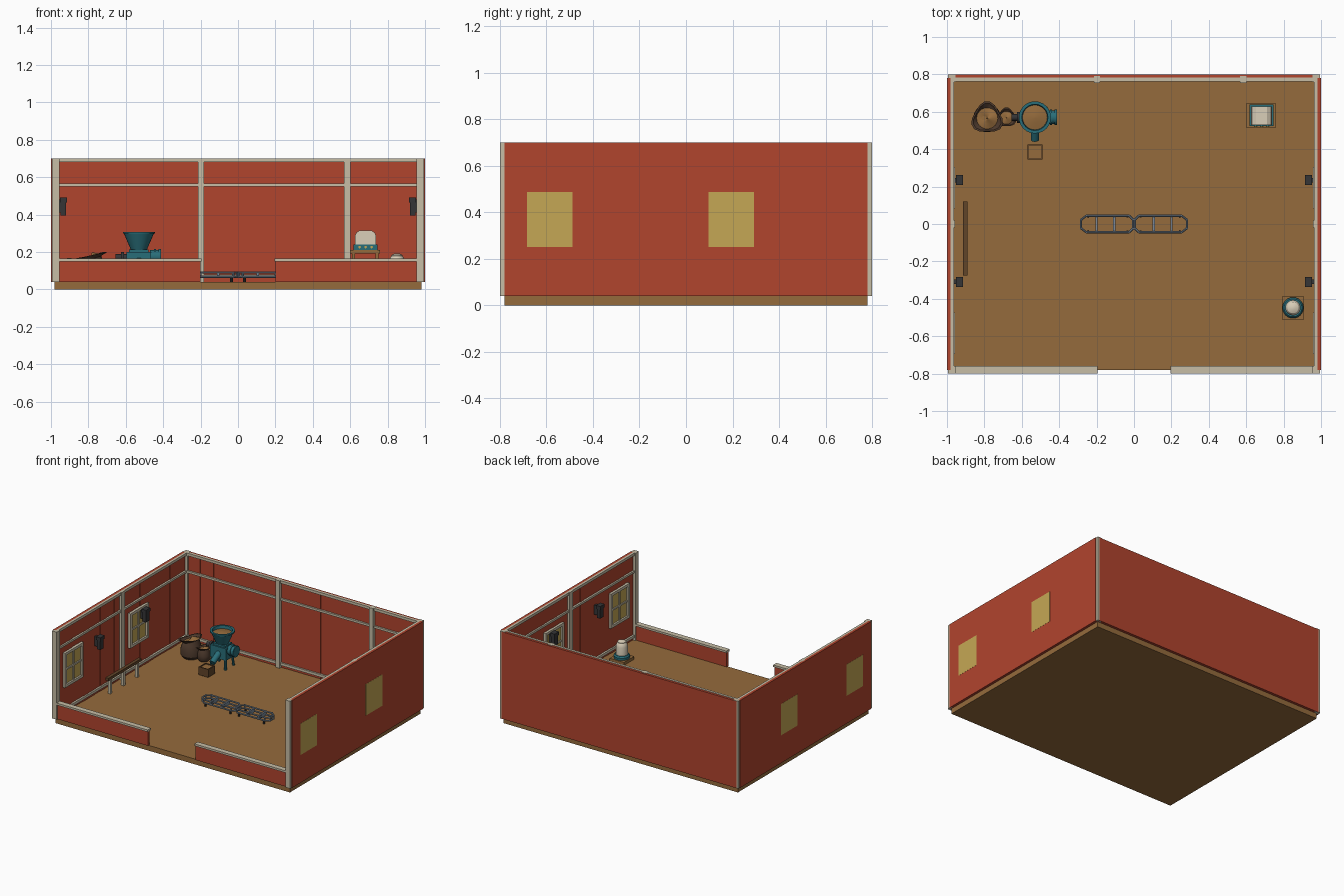
import bpy, bmesh, math, random
from mathutils import Vector, Matrix

if "Cube" in bpy.data.objects:
    bpy.data.objects.remove(bpy.data.objects["Cube"])

random.seed(4)

def mat(name, r, g, b):
    m = bpy.data.materials.new(name)
    m.diffuse_color = (r, g, b, 1)
    m.use_nodes = True
    m.node_tree.nodes["Principled BSDF"].inputs["Base Color"].default_value = m.diffuse_color
    return m

RED = mat("barn_red", 0.44, 0.058, 0.027)
WOOD = mat("floor_wood", 0.30, 0.147, 0.045)
CREAM = mat("cream_trim", 0.57, 0.51, 0.38)
GLASS = mat("yellow_glass", 0.56, 0.39, 0.09)
TEAL = mat("teal_metal", 0.022, 0.155, 0.19)
SACK = mat("dark_sack", 0.075, 0.042, 0.026)
DARKWOOD = mat("dark_wood", 0.12, 0.058, 0.022)
IRON = mat("dark_iron", 0.035, 0.035, 0.037)
SLATE = mat("slate_metal", 0.20, 0.25, 0.31)
PALE = mat("pale_cover", 0.70, 0.62, 0.48)

def finish(name, bm, m, smooth=False):
    bmesh.ops.recalc_face_normals(bm, faces=bm.faces[:])
    me = bpy.data.meshes.new(name)
    bm.to_mesh(me)
    bm.free()
    me.materials.append(m)
    ob = bpy.data.objects.new(name, me)
    bpy.context.collection.objects.link(ob)
    if smooth:
        bpy.context.view_layer.objects.active = ob
        ob.select_set(True)
        bpy.ops.object.shade_smooth_by_angle(angle=math.radians(35))
        ob.select_set(False)
    return ob

def box(name, x0, x1, y0, y1, z0, z1, m):
    bm = bmesh.new()
    M = Matrix.Translation(((x0 + x1) / 2, (y0 + y1) / 2, (z0 + z1) / 2)) @ Matrix.Diagonal((x1 - x0, y1 - y0, z1 - z0, 1))
    bmesh.ops.create_cube(bm, size=1, matrix=M)
    return finish(name, bm, m)

def sbox(name, s, a, b, y0, y1, z0, z1, m):
    """Box on the left (s=-1) or right (s=1) side."""
    return box(name, min(s * a, s * b), max(s * a, s * b), y0, y1, z0, z1, m)

def rod(name, p, q, r, m, segs=8, r2=None):
    p, q = Vector(p), Vector(q)
    d = q - p
    M = Matrix.Translation((p + q) / 2) @ d.to_track_quat('Z', 'Y').to_matrix().to_4x4()
    bm = bmesh.new()
    bmesh.ops.create_cone(bm, cap_ends=True, segments=segs, radius1=r, radius2=r if r2 is None else r2,
                          depth=d.length, matrix=M)
    return finish(name, bm, m, True)

def lathe(name, x, y, prof, m, segs=20, warp=None):
    """Revolve (radius, z) points about a vertical axis."""
    bm = bmesh.new()
    rings = []
    for i, (r, z) in enumerate(prof):
        ring = []
        for k in range(segs):
            a = 2 * math.pi * k / segs
            rr, zz = warp(i, a, r, z) if warp else (r, z)
            ring.append(bm.verts.new((x + rr * math.cos(a), y + rr * math.sin(a), zz)))
        rings.append(ring)
    for a, b in zip(rings, rings[1:]):
        for k in range(segs):
            bm.faces.new((a[k], a[(k + 1) % segs], b[(k + 1) % segs], b[k]))
    bm.faces.new(rings[0])
    bm.faces.new(rings[-1])
    return finish(name, bm, m, True)

# floor and walls
box("floor", -.98, .98, -.78, .78, 0, .04, WOOD)
box("back_wall", -.98, .98, .78, .8, .04, .697, RED)
for s in (-1, 1):
    sbox("side_wall", s, .98, .999, -.78, .78, .04, .7, RED)
    sbox("front_low_wall", s, .2, .97, -.79, -.77, .04, .15, RED)
    sbox("front_wall_cap", s, .195, .97, -.8, -.76, .15, .165, CREAM)

# wall boards of uneven width and depth
def board_edges(a, b):
    e = [a]
    while e[-1] < b - .1:
        e.append(e[-1] + random.uniform(.04, .1))
    return e + [b]

e = board_edges(-.96, .96)
for a, b in zip(e, e[1:]):
    box("back_board", a, b, .78 - random.uniform(.002, .006), .781, .04, .69, RED)
for s in (-1, 1):
    e = board_edges(-.76, .76)
    for a, b in zip(e, e[1:]):
        sbox("side_board", s, .98 - random.uniform(.002, .006), .981, a, b, .04, .69, RED)

# timber posts and rails
for s in (-1, 1):
    for y in (-.78, .78):
        sbox("corner_post", s, .955, .995, y - .02, y + .02, .04, .7, CREAM)
    sbox("side_post", s, .958, .985, -.02, .02, .04, .7, CREAM)
for x in (-.198, .584):
    box("back_post", x - .017, x + .017, .755, .79, .04, .7, CREAM)
for z0, z1 in ((.68, .7), (.55, .566), (.06, .08)):
    box("back_rail", -.96, .96, .763, .782, z0, z1, CREAM)
    for s in (-1, 1):
        sbox("side_rail", s, .963, .982, -.765, .765, z0, z1, CREAM)

# windows and wall lamps
for s in (-1, 1):
    for y in (-.585, .195):
        sbox("window_glass", s, .97, 1.0, y - .098, y + .098, .25, .487, GLASS)
        for d in (-1, 1):
            sbox("window_jamb", s, .957, .982, y + d * .1 - .011, y + d * .1 + .011, .238, .5, CREAM)
        for z in (.238, .48):
            sbox("window_frame", s, .957, .982, y - .11, y + .11, z, z + .02, CREAM)
        sbox("window_bar", s, .962, .975, y - .006, y + .006, .25, .49, CREAM)
        sbox("window_crossbar", s, .962, .975, y - .1, y + .1, .363, .375, CREAM)
    for y in (-.31, .235):
        sbox("lamp_plate", s, .945, .978, y - .012, y + .012, .41, .48, IRON)
        sbox("lamp_body", s, .92, .948, y - .02, y + .02, .395, .465, IRON)
        sbox("lamp_cap", s, .915, .952, y - .026, y + .026, .465, .49, IRON)

# mill: legs, body, hopper, motor
for dx in (-.055, .055):
    for dy in (-.04, .04):
        rod("mill_leg", (-.53 + dx * 1.1, .57 + dy * 1.2, .04), (-.53 + dx, .57 + dy, .12), .009, TEAL)
box("mill_body", -.597, -.465, .52, .62, .11, .2, TEAL)
box("mill_collar", -.582, -.478, .53, .61, .2, .213, TEAL)
lathe("mill_hopper", -.53, .57, [(.042, .21), (.08, .298), (.086, .298), (.086, .308), (.07, .308), (.066, .285)], TEAL, 24)
lathe("hopper_grain", -.53, .57, [(.066, .28), (.067, .287), (.03, .294), (.004, .297)], WOOD, 24)
rod("mill_motor", (-.47, .57, .175), (-.412, .57, .175), .036, TEAL, 20)
for x in (-.45, -.425):
    rod("motor_flange", (x, .57, .175), (x + .012, .57, .175), .042, TEAL, 20)
rod("mill_shaft", (-.655, .57, .17), (-.595, .57, .17), .018, IRON, 12)
rod("shaft_wheel", (-.625, .57, .17), (-.61, .57, .17), .03, IRON, 16)
rod("mill_spout", (-.53, .53, .15), (-.53, .45, .105), .022, TEAL, 12)

# catching crate with grain
for s in (-1, 1):
    box("crate_side", -.53 + s * .036 - .004, -.53 + s * .036 + .004, .345, .425, .045, .105, DARKWOOD)
    box("crate_end", -.57, -.49, .385 + s * .036 - .004, .385 + s * .036 + .004, .045, .105, DARKWOOD)
box("crate_grain", -.562, -.498, .353, .417, .04, .1, WOOD)

# sacks with open ruffled collars
def sack(x, y, r, h, tilt):
    def warp(i, a, rr, zz):
        if i >= 4:
            zz += tilt * math.cos(a)
        if i in (5, 6):
            rr *= 1 + .13 * math.cos(3 * a - math.pi * 1.5)
        return rr, zz
    z = .04
    lathe("sack", x, y, [(r * .75, z), (r * .98, z + h * .15), (r, z + h * .45), (r * .85, z + h * .72),
                         (r * .72, z + h * .85), (r * 1.08, z + h), (r * .95, z + h), (r * .75, z + h * .88)],
          SACK, 18, warp)
    lathe("sack_grain", x, y, [(r * .76, z + h * .9), (r * .4, z + h * .96), (r * .05, z + h * .98)], WOOD, 18,
          lambda i, a, rr, zz: (rr, zz + tilt * math.cos(a)))

sack(-.785, .565, .075, .142, .018)
sack(-.682, .568, .046, .1, .006)

# wall bench
box("bench_top", -.915, -.89, -.275, .12, .148, .168, DARKWOOD)
for y in (-.24, -.08, .085):
    box("bench_leg", -.913, -.892, y - .01, y + .01, .04, .148, CREAM)

# twin ladder trays in the middle
for s in (-1, 1):
    pts = [(.006, .025), (.025, .044), (.255, .044), (.284, .022), (.284, -.022), (.255, -.044), (.025, -.044), (.006, -.025)]
    for (x0, y0), (x1, y1) in zip(pts, pts[1:] + pts[:1]):
        rod("tray_rim", (s * x0, y0, .09), (s * x1, y1, .09), .006, SLATE)
        rod("tray_base", (s * x0, y0, .067), (s * x1, y1, .067), .006, SLATE)
        rod("tray_stud", (s * x0, y0, .062), (s * x0, y0, .095), .006, SLATE)
    for x in (.105, .2):
        box("tray_bar", s * x - .006, s * x + .006, -.044, .044, .062, .09, SLATE)
    for x in (.035, .245):
        for y in (-.04, .04):
            rod("tray_foot", (s * x, y, .04), (s * x, y, .065), .007, IRON)

# small table with arched machine
box("table_top", .6, .76, .515, .645, .193, .21, WOOD)
for x in (.617, .743):
    for y in (.53, .63):
        box("table_leg", x - .008, x + .008, y - .008, y + .008, .04, .195, WOOD)
box("machine_base", .617, .747, .523, .64, .21, .24, TEAL)
for x in (.65, .682, .714):
    rod("machine_knob", (x, .516, .226), (x, .525, .226), .007, GLASS, 10)
bm = bmesh.new()
arch = [(-.057, .24), (.057, .24), (.057, .285), (.05, .303), (.03, .316), (-.03, .316), (-.05, .303), (-.057, .285)]
f = bm.faces.new([bm.verts.new((.682 + x, .53, z)) for x, z in arch])
ex = bmesh.ops.extrude_face_region(bm, geom=[f])
bmesh.ops.translate(bm, vec=(0, .098, 0), verts=[v for v in ex["geom"] if isinstance(v, bmesh.types.BMVert)])
finish("machine_cover", bm, PALE)

# domed separator on a stand
box("separator_stand", .79, .91, -.51, -.388, .04, .062, WOOD)
lathe("separator_base", .85, -.448, [(.055, .062), (.056, .08), (.048, .09)], TEAL, 24)
lathe("separator_dome", .85, -.448, [(.041, .088), (.041, .15), (.036, .17), (.03, .178), (.03, .184), (.012, .192)], PALE, 24)
